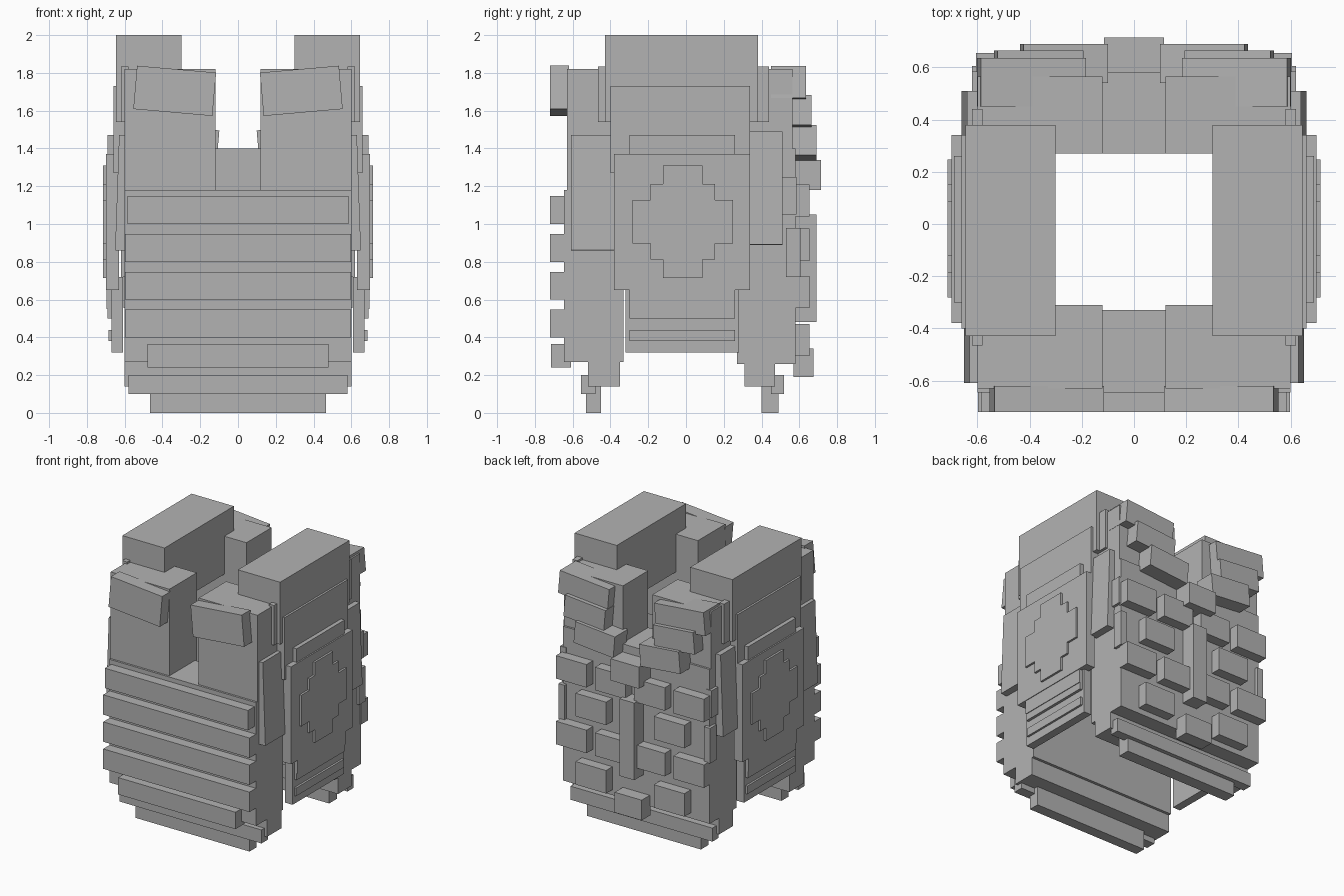
import bpy
from math import radians
from mathutils import Matrix, Vector

old = bpy.data.objects.get("Cube")
if old:
    bpy.data.objects.remove(old, do_unlink=True)

grey = bpy.data.materials.new("plain grey")
grey.use_nodes = True
COLOR = (0.45, 0.45, 0.45, 1)
grey.diffuse_color = COLOR
grey.node_tree.nodes["Principled BSDF"].inputs["Base Color"].default_value = COLOR


def box(name, x, y, z, tilt=0):
    """Box from ranges on each axis, tilted about the y axis in degrees."""
    bpy.ops.mesh.primitive_cube_add(size=1)
    ob = bpy.context.object
    ob.name = name
    size = Vector((x[1] - x[0], y[1] - y[0], z[1] - z[0]))
    mid = Vector((x[0] + x[1], y[0] + y[1], z[0] + z[1])) / 2
    ob.data.transform(Matrix.Translation(mid) @ Matrix.Rotation(radians(tilt), 4, 'Y')
                      @ Matrix.Diagonal((*size, 1)))
    ob.data.materials.append(grey)
    return ob


def pair(name, x, y, z, tilt=0):
    """Matching boxes on the left and right."""
    box("left_" + name, x, y, z, tilt)
    box("right_" + name, (-x[1], -x[0]), y, z, -tilt)


def wide(name, half, y, z):
    return box(name, (-half, half), y, z)


# Front panel with open neck
wide("front_panel", 0.60, (-0.645, -0.33), (0.27, 1.18))
pair("front_chest", (0.12, 0.60), (-0.63, -0.31), (1.17, 1.82))
pair("front_chest_pad", (0.125, 0.545), (-0.72, -0.62), (1.59, 1.82), -5)

# Horizontal webbing on the front
for i in range(4):
    z = 0.40 + 0.2 * i
    wide("front_webbing_%d" % (i + 1), 0.585 if i == 3 else 0.598,
         (-0.72, -0.64), (z, z + 0.147))
wide("front_lower_strap", 0.48, (-0.715, -0.61), (0.24, 0.365))

# Stepped front hem
wide("front_hem", 0.60, (-0.52, -0.35), (0.14, 0.28))
wide("front_hem_band", 0.58, (-0.555, -0.48), (0.10, 0.20))
wide("front_hem_tip", 0.465, (-0.53, -0.45), (0, 0.14))

# Back panel
wide("back_panel", 0.60, (0.27, 0.58), (0.26, 1.40))
pair("back_shoulder", (0.12, 0.60), (0.27, 0.565), (1.39, 1.82))
wide("back_hem", 0.60, (0.31, 0.47), (0.14, 0.27))
wide("back_hem_band", 0.58, (0.45, 0.52), (0.10, 0.20))
wide("back_hem_tip", 0.465, (0.40, 0.49), (0, 0.14))

# Overlapping tilted pads on the upper back
pair("back_top_pad", (0.19, 0.595), (0.45, 0.635), (1.65, 1.82), -5)
pair("back_middle_pad", (0.20, 0.53), (0.54, 0.665), (1.51, 1.67), -5)
pair("back_bottom_pad", (0.105, 0.43), (0.54, 0.69), (1.35, 1.51), -5)

# Staggered pouches on the back
for row, z in enumerate((1.125, 0.89, 0.64, 0.385)):
    for x in ((0.16, 0.48) if row % 2 == 0 else (0.32,)):
        pair("pouch_row_%d" % (row + 1), (x - 0.125, x + 0.125), (0.57, 0.655),
             (z - 0.085, z + 0.085))
wide("back_spine_strap", 0.06, (0.57, 0.69), (0.48, 1.05))
wide("back_handle", 0.115, (0.57, 0.715), (1.18, 1.34))
wide("back_lower_tab", 0.11, (0.57, 0.675), (0.19, 0.34))

# Shoulder straps and underarm panels
pair("shoulder_strap", (0.30, 0.645), (-0.43, 0.38), (1.54, 2.0))
pair("underarm_panel", (0.60, 0.66), (-0.40, 0.34), (1.27, 1.73))
pair("upper_side_slat", (0.62, 0.69), (-0.30, 0.26), (1.30, 1.47))

# Side plate with a stepped emblem-free patch
pair("side_plate", (0.63, 0.70), (-0.38, 0.34), (0.65, 1.37))
for half_y, half_z in ((0.265, 0.115), (0.17, 0.20), (0.105, 0.297)):
    pair("side_patch", (0.69, 0.715), (-0.017 - half_y, -0.017 + half_y),
         (1.012 - half_z, 1.012 + half_z))

# Lower side wall and slats
pair("lower_side_wall", (0.61, 0.67), (-0.32, 0.28), (0.32, 0.72))
pair("lower_side_slat", (0.65, 0.685), (-0.30, 0.26), (0.38, 0.44))
pair("middle_side_slat", (0.65, 0.69), (-0.30, 0.26), (0.50, 0.55))
pair("top_side_slat", (0.65, 0.695), (-0.30, 0.26), (0.55, 0.66))

# Thin plates and clips joining sides to panels
pair("front_flank_plate", (0.585, 0.64), (-0.61, -0.37), (0.86, 1.47), -2)
pair("back_flank_plate", (0.595, 0.65), (0.33, 0.51), (0.89, 1.49), -2)
pair("front_strap_clip", (0.58, 0.62), (-0.465, -0.42), (1.54, 1.835))
pair("back_strap_clip", (0.58, 0.62), (0.37, 0.44), (1.54, 1.835))
pair("back_upper_clip", (0.57, 0.62), (0.51, 0.585), (1.05, 1.25))
pair("back_lower_clip", (0.57, 0.62), (0.53, 0.605), (0.72, 0.98))
